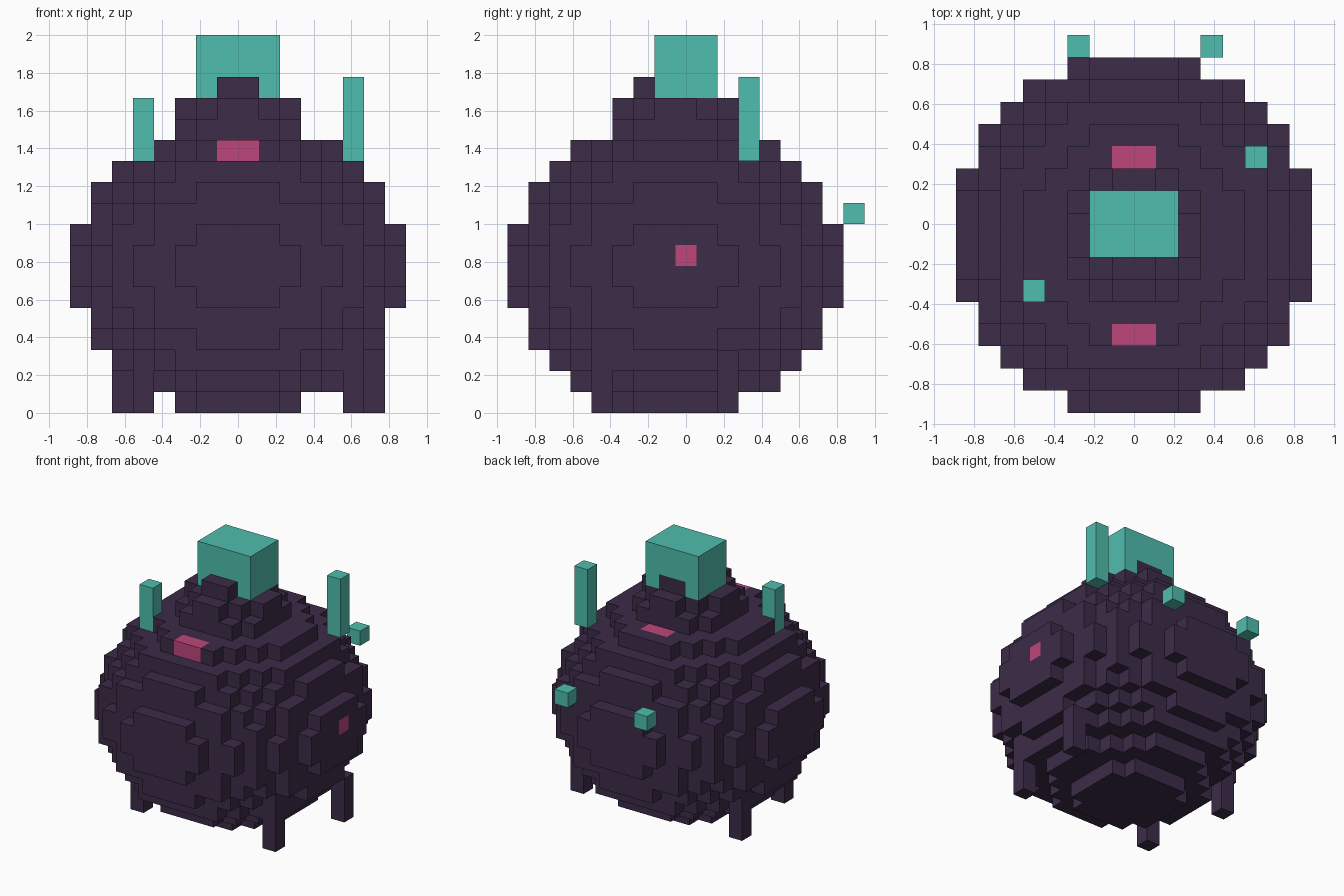
import bpy
import bmesh
from itertools import product
from mathutils import Vector

if "Cube" in bpy.data.objects:
    bpy.data.objects.remove(bpy.data.objects["Cube"], do_unlink=True)

UNIT = 1 / 9                        # edge of one block
ORIGIN = Vector((0, -8.5, 0))       # grid start, y counted from the front


def material(name, rgb):
    mat = bpy.data.materials.new(name)
    mat.use_nodes = True
    mat.diffuse_color = (*rgb, 1)
    mat.node_tree.nodes["Principled BSDF"].inputs["Base Color"].default_value = (*rgb, 1)
    return mat


PURPLE = material("dark purple", (0.045, 0.025, 0.065))
PINK = material("pink", (0.515, 0.061, 0.195))
TEAL = material("teal", (0.078, 0.515, 0.423))


def block(x0, x1, y0, y1, z0, z1):
    """Set of grid cells filling a box."""
    return set(product(range(x0, x1), range(y0, y1), range(z0, z1)))


def build(name, cells, mats, accents=()):
    """Skin a set of cells with outer faces only; accents take the second material."""
    bm = bmesh.new()
    verts = {}

    def vert(p):
        key = tuple(p)
        if key not in verts:
            verts[key] = bm.verts.new((Vector(key) + ORIGIN) * UNIT)
        return verts[key]

    for cell in sorted(cells):
        for axis, side in product(range(3), (0, 1)):
            near = list(cell)
            near[axis] += 2 * side - 1
            if tuple(near) in cells:
                continue
            u, v = (axis + 1) % 3, (axis + 2) % 3
            loop = []
            for du, dv in ((0, 0), (1, 0), (1, 1), (0, 1)):
                p = list(cell)
                p[axis] += side
                p[u] += du
                p[v] += dv
                loop.append(vert(p))
            face = bm.faces.new(loop if side else loop[::-1])
            face.material_index = int(cell in accents)
    # merge flat neighbouring squares into larger faces
    bmesh.ops.dissolve_limit(bm, angle_limit=0.01, verts=bm.verts[:], edges=bm.edges[:],
                             delimit={'MATERIAL'})
    mesh = bpy.data.meshes.new(name)
    bm.to_mesh(mesh)
    bm.free()
    for mat in mats:
        mesh.materials.append(mat)
    obj = bpy.data.objects.new(name, mesh)
    bpy.context.collection.objects.link(obj)
    return obj


def disc(radius_squared, z):
    """Round layer of cells about the body axis."""
    return {(x, y, z) for x, y, _ in block(-8, 8, 0, 16, 0, 1)
            if (x + .5) ** 2 + (y - 7.5) ** 2 <= radius_squared}


# Blocky round body, widest at mid height, with a stepped crown
body = {(x, y, z) for x, y, z in block(-8, 8, 0, 16, 0, 14)
        if ((x + .5) / 8) ** 2 + ((y - 7.5) / 8) ** 2 + ((z - 6.5) / 7) ** 2 <= 1}
body |= disc(6.5, 14) | block(-1, 1, 6, 10, 15, 16)

# Pink patches: front, back and one side
patches = block(-1, 1, 3, 4, 12, 13) | block(-1, 1, 11, 12, 12, 13) | block(7, 8, 8, 9, 7, 8)
build("body", body, [PURPLE, PINK], patches)

# Thin legs
for name, x, y in (("front_leg_left", 5, 4), ("front_leg_right", -5, 4),
                   ("back_leg_left", 6, 10), ("back_leg_right", -6, 10)):
    build(name, block(x, x + 1, y, y + 1, 0, 3), [PURPLE])

# Teal chimney and posts on top
build("chimney", block(-2, 2, 7, 10, 14, 18), [TEAL])
build("post_left", block(5, 6, 11, 12, 12, 16), [TEAL])
build("post_right", block(-5, -4, 5, 6, 12, 15), [TEAL])

# Small teal studs behind
build("back_stud_left", block(3, 4, 16, 17, 9, 10), [TEAL])
build("back_stud_right", block(-3, -2, 16, 17, 9, 10), [TEAL])
